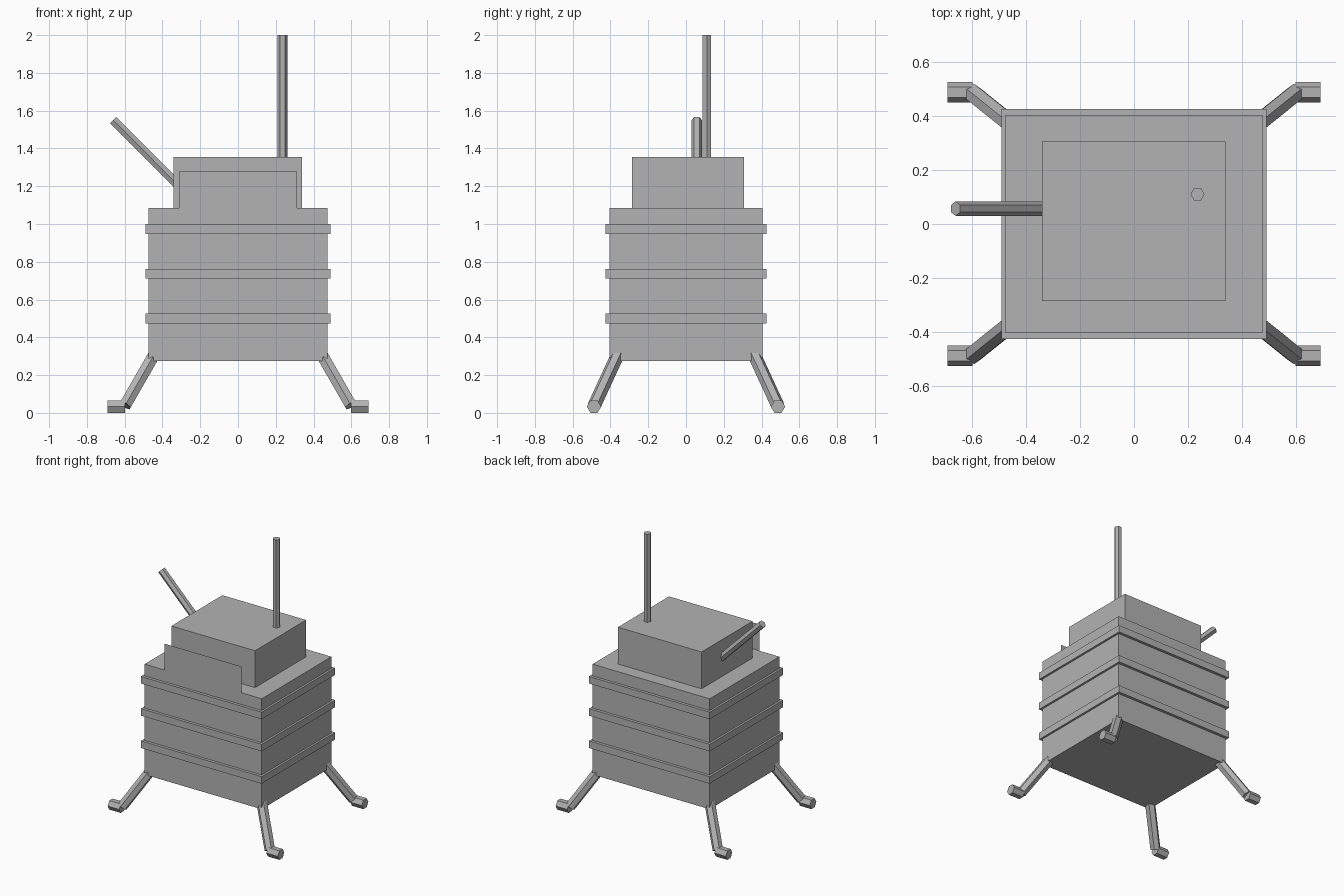
import bpy
import bmesh
from mathutils import Vector, Matrix

cube = bpy.data.objects.get("Cube")
if cube:
    bpy.data.objects.remove(cube, do_unlink=True)

GREY = (0.45, 0.45, 0.45, 1)
mat = bpy.data.materials.new("plain grey")
mat.use_nodes = True
mat.diffuse_color = GREY
mat.node_tree.nodes["Principled BSDF"].inputs["Base Color"].default_value = GREY


def finish(name, bm):
    mesh = bpy.data.meshes.new(name)
    bm.to_mesh(mesh)
    bm.free()
    mesh.materials.append(mat)
    obj = bpy.data.objects.new(name, mesh)
    bpy.context.collection.objects.link(obj)
    return obj


def box(name, low, high):
    low, high = Vector(low), Vector(high)
    bm = bmesh.new()
    place = Matrix.Translation((low + high) / 2) @ Matrix.Diagonal((*(high - low), 1))
    bmesh.ops.create_cube(bm, size=1, matrix=place)
    return finish(name, bm)


def hex_rod(name, start, end, radius, corner=(0, 1, 0)):
    """Six-sided rod with one ridge turned towards the corner direction."""
    start, end = Vector(start), Vector(end)
    axis = (end - start).normalized()
    side = Vector(corner)
    side = (side - axis * side.dot(axis)).normalized()
    turn = Matrix((side.cross(axis), side, axis)).transposed().to_4x4()
    bm = bmesh.new()
    bmesh.ops.create_cone(bm, cap_ends=True, segments=6, radius1=radius, radius2=radius,
                          depth=(end - start).length,
                          matrix=Matrix.Translation((start + end) / 2) @ turn)
    return finish(name, bm)


# Body whose front wall rises into a thin upright shield
W, D, BOTTOM, TOP = 0.475, 0.404, 0.275, 1.085
SHIELD, SHIELD_TOP = 0.312, 1.278
bm = bmesh.new()
outline = [(-W, BOTTOM), (W, BOTTOM), (W, TOP), (SHIELD, TOP), (SHIELD, SHIELD_TOP),
           (-SHIELD, SHIELD_TOP), (-SHIELD, TOP), (-W, TOP)]
front = [bm.verts.new((x, -D, z)) for x, z in outline]
back = [bm.verts.new((x, D, z)) for x, z in outline[:3] + outline[-1:]]
bl, br, tr, tl = front[0], front[1], front[2], front[7]
bm.faces.new(front)
bm.faces.new(back[::-1])
bm.faces.new((br, bl, back[0], back[1]))
bm.faces.new((br, back[1], back[2], tr))
bm.faces.new((bl, tl, back[3], back[0]))
bm.faces.new((tl, front[6], front[3], tr, back[2], back[3]))
finish("body", bm)

# Raised bands
for label, z in (("lower", 0.5), ("middle", 0.737), ("upper", 0.973)):
    box(label + "_band", (-0.49, -0.425, z - 0.026), (0.49, 0.425, z + 0.026))

# Head, antenna and side lever
box("head", (-0.341, -0.285, TOP), (0.338, 0.306, 1.355))
hex_rod("antenna", (0.235, 0.11, 1.33), (0.235, 0.11, 2), 0.026, (1, 0, 0))
hex_rod("side_lever", (-0.3, 0.057, 1.188), (-0.66, 0.057, 1.55), 0.027)

# Splayed legs with stub feet
for sx, side in ((1, "left"), (-1, "right")):
    for sy, end in ((-1, "front"), (1, "back")):
        hex_rod(f"{end}_{side}_leg", (sx * 0.42, sy * 0.342, 0.35),
                (sx * 0.598, sy * 0.485, 0.04), 0.036)
        hex_rod(f"{end}_{side}_foot", (sx * 0.597, sy * 0.487, 0.033),
                (sx * 0.69, sy * 0.487, 0.033), 0.038)
